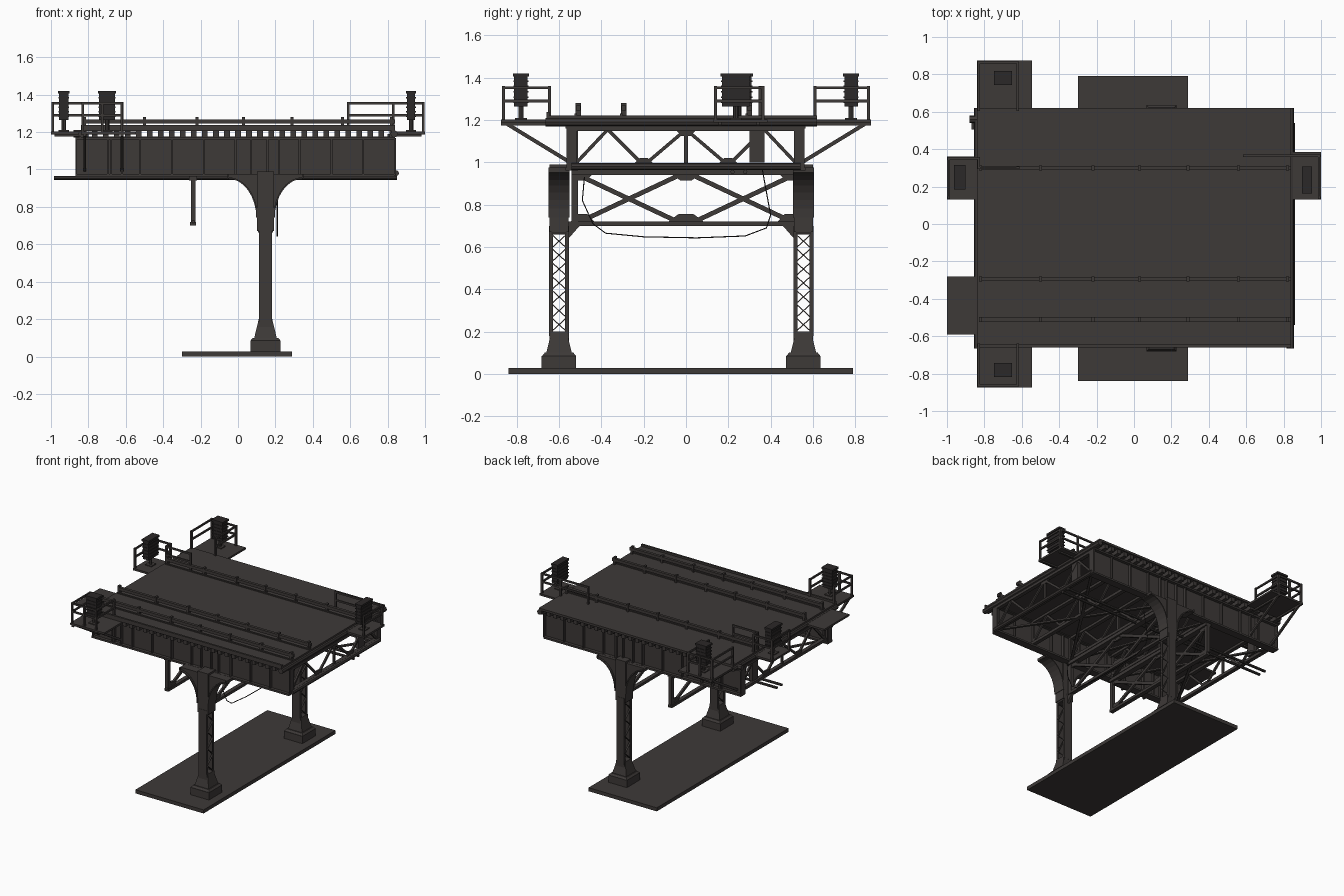
import bpy, bmesh, math
from mathutils import Vector, Matrix

if "Cube" in bpy.data.objects:
    bpy.data.objects.remove(bpy.data.objects["Cube"])


def material(name, col):
    m = bpy.data.materials.new(name)
    m.diffuse_color = (*col, 1)
    m.use_nodes = True
    m.node_tree.nodes["Principled BSDF"].inputs["Base Color"].default_value = m.diffuse_color
    return m


STEEL = material("weathered dark steel", (0.047, 0.041, 0.039))
BLACK = material("near black housing", (0.024, 0.021, 0.021))
parts = {}


def part(name):
    return parts.setdefault(name, bmesh.new())


def box(name, lo, hi):
    lo, hi = Vector(lo), Vector(hi)
    m = Matrix.Translation((lo + hi) / 2) @ Matrix.Diagonal((*(hi - lo), 1))
    bmesh.ops.create_cube(part(name), size=1, matrix=m)


def frame(p, q):
    """Position and orientation of a member running from p to q."""
    d = (q - p).normalized()
    ref = Vector((0, 0, 1)) if abs(d.z) < 0.99 else Vector((1, 0, 0))
    side = ref.cross(d).normalized()
    rot = Matrix((side, d.cross(side), d)).transposed().to_4x4()
    return Matrix.Translation((p + q) / 2) @ rot


def bar(name, p, q, w, h=None):
    p, q = Vector(p), Vector(q)
    m = frame(p, q) @ Matrix.Diagonal((w, h or w, (q - p).length, 1))
    bmesh.ops.create_cube(part(name), size=1, matrix=m)


def tube(name, p, q, r):
    p, q = Vector(p), Vector(q)
    bmesh.ops.create_cone(part(name), cap_ends=True, segments=8, radius1=r, radius2=r,
                          depth=(q - p).length, matrix=frame(p, q))


def prism(name, pts, depth):
    """Polygon of 3D points extruded along the depth vector."""
    bm = part(name)
    f = bm.faces.new([bm.verts.new(p) for p in pts])
    r = bmesh.ops.extrude_face_region(bm, geom=[f])
    bmesh.ops.translate(bm, vec=depth, verts=[v for v in r["geom"] if isinstance(v, bmesh.types.BMVert)])


CX = 0.147
# ground slab
box("base_slab", (-0.30, -0.84, 0.0), (0.29, 0.79, 0.028))

# columns with footings, lattice faces and curved heads
for cy, side in ((-0.60, 1), (0.555, -1)):
    box("footing", (CX - .08, cy - .083, .025), (CX + .08, cy + .08, .085))
    bm = part("footing")
    for z0, z1, a, b in ((.085, .1, .08, .068), (.1, .2, .06, .036)):
        m = Matrix.Translation((CX, cy, (z0 + z1) / 2)) @ Matrix.Rotation(math.pi / 4, 4, 'Z')
        bmesh.ops.create_cone(bm, cap_ends=True, segments=4, radius1=a * 1.414, radius2=b * 1.414,
                              depth=z1 - z0, matrix=m)
    box("column_base", (CX - .036, cy - .046, .1), (CX + .036, cy + .046, .2))
    for s in (-1, 1):
        box("column_plate", (CX - .034, cy + s * .043 - .004, .18), (CX + .034, cy + s * .043 + .004, .7))
        for t in (-1, 1):
            bx = CX + t * .03
            box("column_plate", (bx - .004, cy + s * .037 - .008, .18), (bx + .004, cy + s * .037 + .008, .7))
    n = 7
    for t in (-1, 1):
        for i in range(n):
            k = t * (1 if i % 2 else -1) * .036
            z0, z1 = .2 + i * .46 / n, .2 + (i + 1) * .46 / n
            bar("column_lattice", (CX + t * .03, cy - k, z0), (CX + t * .03, cy + k, z1), .012, .005)
    # curved head flaring out to the girder
    arc = [(.045 + .155 * (1 - math.cos(a)), .74 + .215 * math.sin(a))
           for a in [i * math.pi / 16 for i in range(9)]]
    half = [(.036, .66), (.045, .68)] + arc + [(.2, .975)]
    poly = [(CX + x, z) for x, z in half] + [(CX - x, z) for x, z in reversed(half)]
    prism("column_head", [(x, cy - .035, z) for x, z in poly], (0, .07, 0))
    for (x0, z0), (x1, z1) in zip(half[1:-1], half[2:]):
        for s in (-1, 1):
            if x1 > x0:
                bar("head_flange", (CX + s * x0, cy, z0), (CX + s * x1, cy, z1), .1, .008)
    box("column_head", (CX - .045, cy - .045, .67), (CX + .045, cy + .045, .99))
    yi = cy + side * .045
    prism("column_gusset", [(CX - .01, yi, .72), (CX - .01, yi + side * .07, .72), (CX - .01, yi, .64)], (.02, 0, 0))

# plate girders with flanges and stiffeners
for y, s in ((-.54, -1), (.535, 1)):
    box("girder_web", (-.87, y - .006, .97), (.84, y + .006, 1.17))
    box("girder_flange", (-.87, y - .03, .962), (.84, y + .03, .976))
    box("girder_flange", (-.87, y - .03, 1.160), (.84, y + .03, 1.174))
    for x in [-.865 + i * .1705 for i in range(11)] + [-.68, -.62, .07, .22]:
        box("girder_stiffener", (x - .005, y - .025, .97), (x + .005, y + .025, 1.165))

# deck, cross ties and soffit plate
box("deck", (-.84, -.66, 1.205), (.84, .62, 1.222))
box("soffit_plate", (-.84, -.53, 1.166), (.84, .53, 1.175))
for i in range(29):
    x = -.825 + i * 1.65 / 28
    box("cross_tie", (x - .015, -.65, 1.172), (x + .015, .61, 1.207))
for x in (-.835, .835):
    tube("deck_end_pipe", (x, -.665, 1.19), (x, .62, 1.19), .02)


def gusset(name, x, y, z, w, h):
    prism(name, [(x - .007, y - w, z), (x - .007, y + w, z), (x - .007, y + w * .4, z + h), (x - .007, y - w * .4, z + h)],
          (.014, 0, 0))


# floor-beam trusses under the deck
for x in (-.83, -.24, CX, .5, .83):
    box("floor_beam", (x - .015, -.54, .975), (x + .015, .54, .997))
    box("floor_beam", (x - .015, -.54, 1.148), (x + .015, .54, 1.168))
    nodes = [(-.53, .985), (-.37, 1.155), (-.2, .985), (0, 1.155), (.2, .985), (.37, 1.155), (.53, .985)]
    for a, b in zip(nodes, nodes[1:]):
        bar("floor_beam_web", (x, *a), (x, *b), .014, .016)
    for y in (-.52, 0, .52):
        bar("floor_beam_web", (x, y, .98), (x, y, 1.16), .018, .014)
    for y in (-.2, .2):
        gusset("floor_beam_gusset", x, y, .99, .05, .03)
    gusset("floor_beam_gusset", x, 0, 1.155, .05, -.03)

# deep cross trusses below the girders
for x in (-.24, CX):
    box("cross_truss_chord", (x - .022, -.54, .94), (x + .022, .54, .966))
    box("cross_truss_chord", (x - .016, -.54, .70), (x + .016, .54, .72))
    for s in (-1, 1):
        bar("cross_truss_web", (x, s * .52, .71), (x, s * .02, .945), .016, .022)
        bar("cross_truss_web", (x, s * .52, .945), (x, s * .02, .71), .016, .022)
        bar("cross_truss_web", (x, s * .525, .70), (x, s * .525, .97), .03, .025)
        gusset("cross_truss_gusset", x, s * .49, .715, .06, .04)
        gusset("cross_truss_gusset", x, s * .49, .945, .05, -.03)
    gusset("cross_truss_gusset", x, 0, .715, .09, .04)
    gusset("cross_truss_gusset", x, 0, .945, .07, -.03)

# horizontal bracing and long service pipes
for x0, x1 in ((-.83, -.24), (-.24, CX), (CX, .83)):
    bar("lateral_brace", (x0, -.52, .98), (x1, .52, .98), .02, .012)
    bar("lateral_brace", (x0, .52, .98), (x1, -.52, .98), .02, .012)
for y in (.22, .28):
    tube("service_pipe", (-.985, y, .955), (.85, y, .955), .01)
tube("end_pipe", (.845, -.54, .98), (.845, .54, .98), .016)
tube("end_pipe", (-.88, .56, 1.19), (-.82, .56, 1.19), .02)

# long rails on stands
for y in (.3, -.295, -.51):
    box("deck_rail", (-.83, y - .011, 1.245), (.84, y + .011, 1.268))
    box("deck_rail", (-.83, y - .018, 1.22), (.84, y - .006, 1.23))
    for x in (-.82, -.5, -.22, .03, .29, .56, .82):
        box("rail_stand", (x - .008, y - .013, 1.215), (x + .008, y + .013, 1.28))
box("deck_kerb", (-.84, -.66, 1.22), (.84, -.645, 1.237))


def railing(pts, zs=(1.29, 1.353)):
    for p in pts:
        box("railing_post", (p[0] - .007, p[1] - .007, 1.19), (p[0] + .007, p[1] + .007, 1.36))
    for a, b in zip(pts, pts[1:]):
        for z in zs:
            bar("railing_bar", (*a, z), (*b, z), .011, .013)


def cabinet(x, y, wx, wy):
    """Equipment housing on a post with cap and louvres."""
    tube("cabinet_post", (x, y, 1.2), (x, y, 1.29), .012)
    box("cabinet_post", (x - .028, y - .028, 1.198), (x + .028, y + .028, 1.21))
    box("cabinet", (x - wx, y - wy, 1.265), (x + wx, y + wy, 1.41))
    box("cabinet", (x - wx - .006, y - wy - .006, 1.405), (x + wx + .006, y + wy + .006, 1.42))
    for i in range(5):
        z = 1.28 + i * .025
        box("cabinet", (x - wx - .004, y - wy - .004, z), (x + wx + .004, y + wy + .004, z + .007))


# corner platforms at the left end
for s, yi, yo in ((-1, -.645, -.875), (1, .61, .875)):
    box("corner_platform", (-.84, min(yi, yo), 1.188), (-.545, max(yi, yo), 1.203))
    e = yo - s * .012
    railing([(-.83, yi), (-.83, e), (-.725, e), (-.622, e), (-.622, yi)])
    cabinet(-.70, s * .78, .042, .032)
    for x in (-.82, -.62):
        bar("platform_brace", (x, s * .86, 1.19), (x, s * .54, .995), .014, .018)
        bar("platform_brace", (x, yo, 1.182), (x, s * .53, 1.182), .014, .014)

# end platforms and the bare landing
box("end_platform", (-1, .13, 1.188), (-.83, .36, 1.203))
box("end_platform", (.83, .13, 1.188), (1, .385, 1.203))
box("landing", (-1, -.59, 1.188), (-.83, -.28, 1.203))
railing([(-.62, .3), (-.83, .3), (-.83, .35), (-.99, .35), (-.99, .14)])
railing([(.59, .365), (.83, .365), (.99, .365), (.99, .14)])
cabinet(-.932, .25, .025, .06)
cabinet(.925, .235, .022, .066)
for s in (-1, 1):
    for y in (.16, .34):
        bar("platform_bracket", (s * .98, y, 1.183), (s * .8, y, 1.183), .014, .012)
    box("junction_panel", (s * .82 - .015, .30, 1.0), (s * .82 + .015, .37, 1.18))

# slack cable under the cross truss
cu = bpy.data.curves.new("slack_cable", 'CURVE')
cu.dimensions, cu.bevel_depth, cu.bevel_resolution = '3D', .003, 1
path = [(-.48, .93), (-.49, .82), (-.44, .71), (-.38, .665), (-.2, .648), (.05, .643), (.28, .652), (.38, .69), (.4, .75), (.36, .97)]
sp = cu.splines.new('POLY')
sp.points.add(len(path) - 1)
for p, (y, z) in zip(sp.points, path):
    p.co = (.21, y, z, 1)
cu.materials.append(BLACK)
bpy.context.collection.objects.link(bpy.data.objects.new("slack_cable", cu))

# turn every part into an object
for name, bm in parts.items():
    bmesh.ops.recalc_face_normals(bm, faces=bm.faces)
    me = bpy.data.meshes.new(name)
    bm.to_mesh(me)
    bm.free()
    me.materials.append(BLACK if name == "cabinet" else STEEL)
    bpy.context.collection.objects.link(bpy.data.objects.new(name, me))
